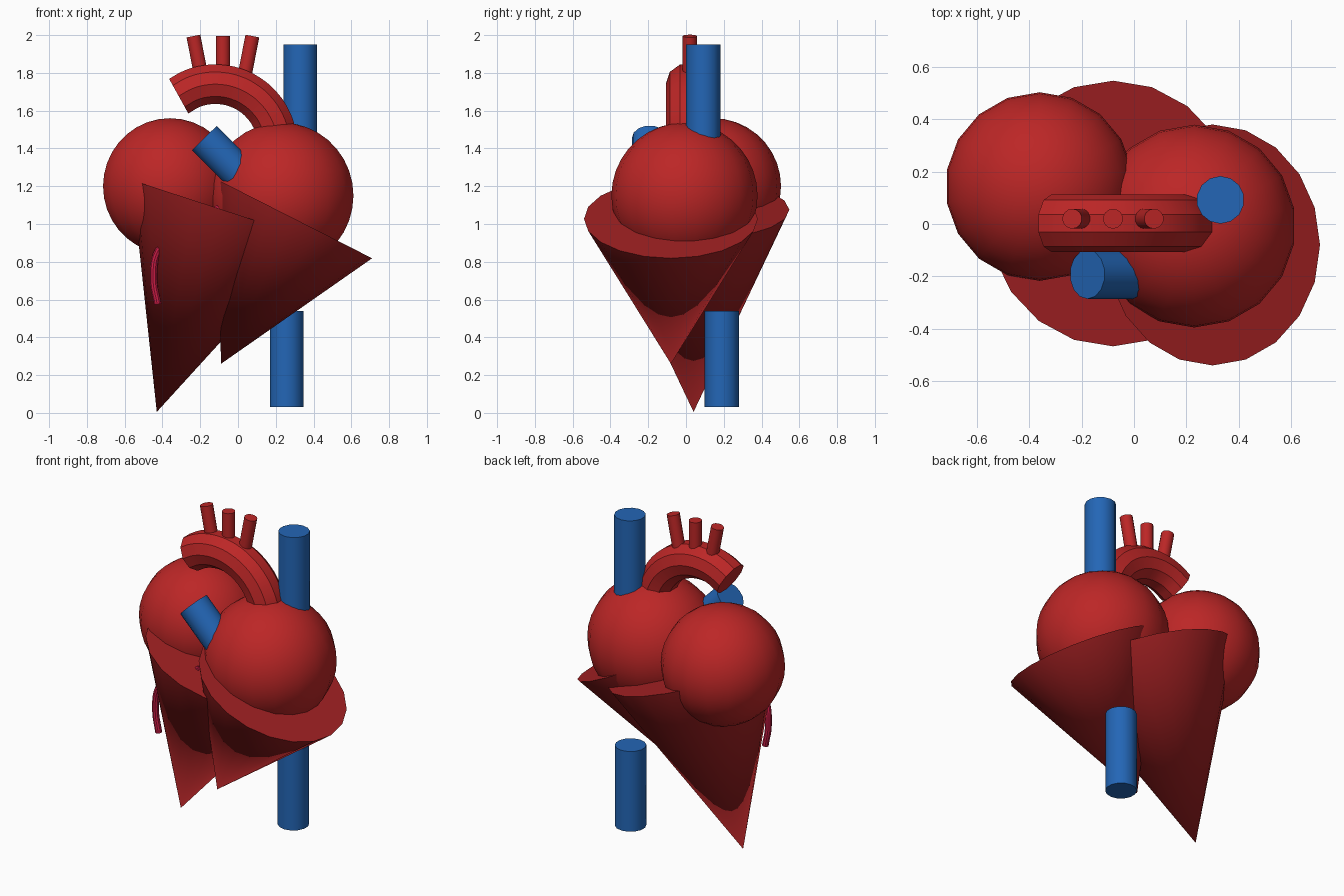
import bpy
from math import radians, sin, cos, pi
from mathutils import Vector

if "Cube" in bpy.data.objects:
    bpy.data.objects.remove(bpy.data.objects["Cube"], do_unlink=True)


def material(name, rgb):
    m = bpy.data.materials.new(name)
    m.use_nodes = True
    lin = [((c / 255 + 0.055) / 1.055) ** 2.4 for c in rgb]
    m.diffuse_color = (*lin, 1)
    m.node_tree.nodes["Principled BSDF"].inputs["Base Color"].default_value = (*lin, 1)
    return m


bright_red = material("bright red", (188, 38, 38))
deep_red = material("deep red", (164, 33, 35))
blue = material("vein blue", (35, 102, 182))
crimson = material("crimson", (205, 28, 70))


def finish(name, mat):
    ob = bpy.context.object
    ob.name = ob.data.name = name
    ob.data.materials.append(mat)
    bpy.ops.object.shade_smooth_by_angle(angle=radians(32))
    return ob


def chamber(name, centre, radius):
    bpy.ops.mesh.primitive_uv_sphere_add(segments=18, ring_count=18,
                                         radius=radius, location=centre)
    finish(name, bright_red)


def stick(name, start, end, r_start, r_end, sides, mat):
    """Round bar or cone between two points."""
    a, b = Vector(start), Vector(end)
    d = b - a
    tilt = Vector((0, 0, 1)).angle(d)
    if d.x < 0:
        tilt = -tilt
    bpy.ops.mesh.primitive_cone_add(vertices=sides, radius1=r_start, radius2=r_end,
                                    depth=d.length, location=(a + b) / 2,
                                    rotation=(0, tilt, 0))
    finish(name, mat)


def tube(name, points, radius, mat, resolution=4):
    """Capped round tube along a smooth path, turned into a mesh."""
    cu = bpy.data.curves.new(name, "CURVE")
    cu.dimensions = "3D"
    cu.bevel_depth = radius
    cu.bevel_resolution = 3
    cu.use_fill_caps = True
    cu.resolution_u = resolution
    sp = cu.splines.new("BEZIER")
    sp.bezier_points.add(len(points) - 1)
    for bp, p in zip(sp.bezier_points, points):
        bp.co = p
        bp.handle_left_type = bp.handle_right_type = "AUTO"
    ob = bpy.data.objects.new(name, cu)
    bpy.context.collection.objects.link(ob)
    bpy.ops.object.select_all(action="DESELECT")
    ob.select_set(True)
    bpy.context.view_layer.objects.active = ob
    bpy.ops.object.convert(target="MESH")
    finish(name, mat)


# Upper chambers
chamber("right_atrium", (-0.36, 0.143, 1.2), 0.36)
chamber("left_atrium", (0.23, -0.008, 1.15), 0.387)

# Lower chambers: tilted cones, point down
stick("right_ventricle", (-0.43, 0.04, 0.005), (-0.08, 0.04, 1.075), 0, 0.507, 20, deep_red)
stick("left_ventricle", (-0.09, -0.08, 0.26), (0.30, -0.08, 1.027), 0, 0.46, 20, deep_red)

# Arch, swept around a centre in the xz plane
angles = [radians(126 - i * 14) for i in range(10)]
tube("aortic_arch", [(-0.12 + 0.33 * cos(a), 0.003, 1.41 + 0.33 * sin(a)) for a in angles],
     0.11, bright_red)

# Three branches on the arch
for label, foot, top in (("right", -0.19, -0.236), ("middle", -0.08, -0.08),
                         ("left", 0.03, 0.076)):
    stick(label + "_arch_branch", (foot, 0.02, 1.76), (top, 0.02, 1.995),
          0.038, 0.038, 14, bright_red)

# Veins and lung vessel
stick("upper_vein", (0.33, 0.092, 1.35), (0.33, 0.092, 1.95), 0.091, 0.091, 14, blue)
stick("lower_vein", (0.257, 0.19, 0.03), (0.257, 0.19, 0.54), 0.091, 0.091, 14, blue)
stick("lung_vessel", (0.047, -0.192, 1.228), (-0.178, -0.192, 1.455), 0.094, 0.094, 14, blue)

# Thin vessel running over the cone wall
tube("surface_vessel", [(-0.1, -0.24, 1.083), (-0.25, -0.25, 1.01), (-0.42, -0.2, 0.86),
                        (-0.447, -0.19, 0.71), (-0.425, -0.19, 0.575)],
     0.02, crimson, 6)
